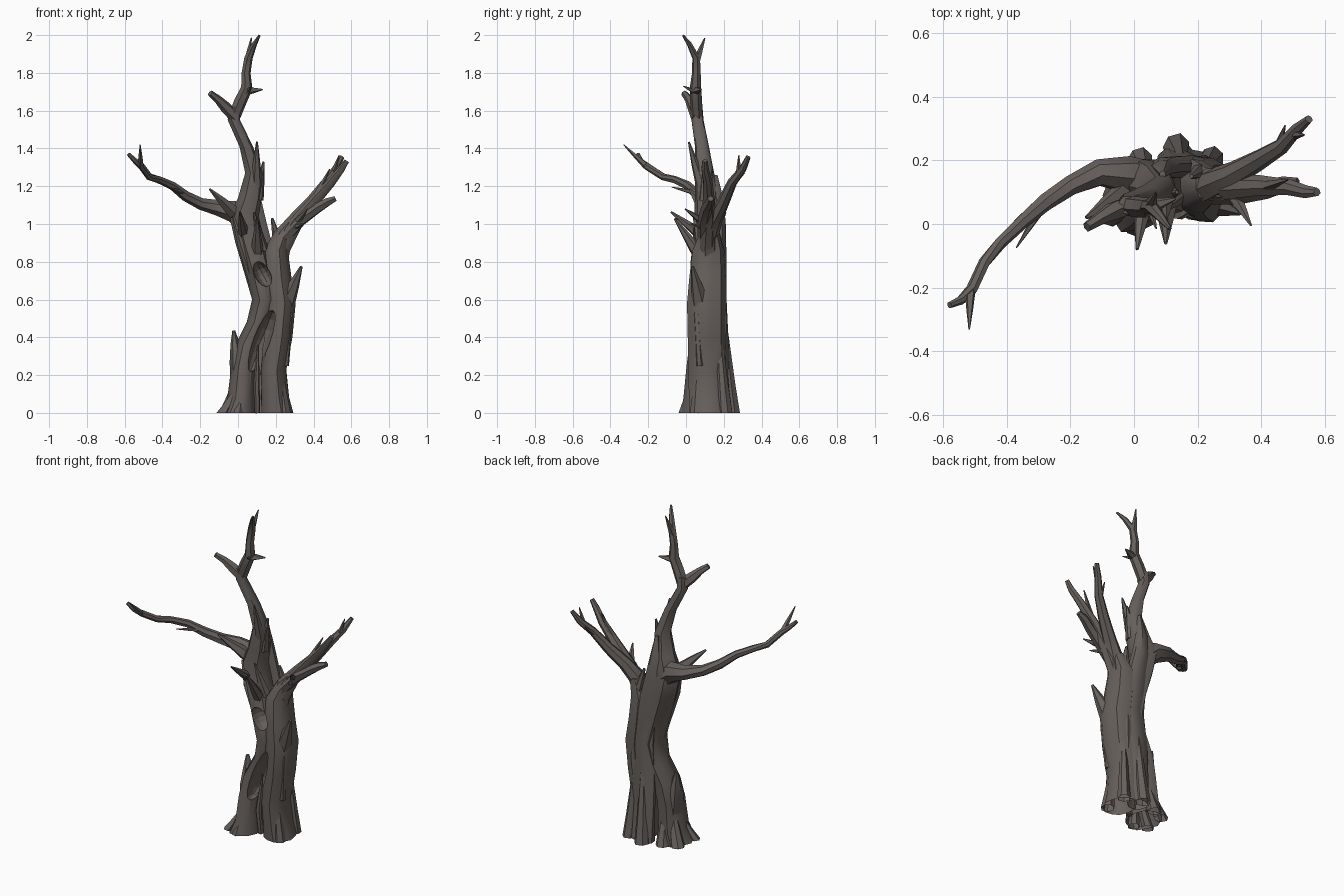
import bpy, bmesh, math, random
from mathutils import Vector

random.seed(4)
bark = bpy.data.materials.new("grey_brown_bark")
bark.diffuse_color = (0.135, 0.118, 0.108, 1)


def tube(name, pts, sides=6, level=False, rough=0.06):
    """Fluted tube through (x, y, z, rx[, ry]); level keeps its rings horizontal."""
    bm = bmesh.new()
    flute = [1.04 + random.uniform(-rough, rough) * 0.6 + (rough * 0.6 if i % 2 else -rough * 0.6)
             for i in range(sides)]
    P = [Vector(p[:3]) for p in pts]
    rings = []
    for k, p in enumerate(pts):
        t = (P[min(k + 1, len(P) - 1)] - P[max(k - 1, 0)]).normalized()
        if level:
            u, v = Vector((1, 0, 0)), Vector((0, 1, 0))
        else:
            u = t.cross(Vector((0.3, 1, 0.1))).normalized()
            v = t.cross(u)
        rx, ry = p[3], p[-1]
        ring = []
        for i in range(sides):
            a = math.tau * (i + 0.5) / sides
            f = flute[i] * (1 + random.uniform(-rough, rough) * 0.35)
            ring.append(bm.verts.new(P[k] + u * (math.cos(a) * rx * f) + v * (math.sin(a) * ry * f)))
        rings.append(ring)
    for a, b in zip(rings, rings[1:]):
        for i in range(sides):
            j = (i + 1) % sides
            bm.faces.new((a[i], a[j], b[j], b[i]))
    bm.faces.new(rings[0])
    bm.faces.new(rings[-1])
    bmesh.ops.recalc_face_normals(bm, faces=bm.faces)
    me = bpy.data.meshes.new(name)
    bm.to_mesh(me)
    bm.free()
    me.materials.append(bark)
    ob = bpy.data.objects.new(name, me)
    bpy.context.collection.objects.link(ob)
    bpy.ops.object.select_all(action='DESELECT')
    ob.select_set(True)
    bpy.context.view_layer.objects.active = ob
    bpy.ops.object.shade_smooth_by_angle(angle=math.radians(40))
    return ob


def spike(name, base, tip, r, sides=5):
    """Short broken twig or splinter tapering to a thin end."""
    b, t = Vector(base), Vector(tip)
    m = b.lerp(t, 0.5)
    return tube(name, [(*b, r), (*m, r * 0.62), (*t, r * 0.15)], sides)


# Two trunk stems that lean together above a hollow
right_stem = tube("right_trunk_stem", [
    (.207, .125, 0, .083, .105), (.197, .12, .08, .073, .1), (.188, .112, .22, .066, .1),
    (.212, .11, .4, .075, .1), (.227, .11, .58, .077, .102), (.21, .115, .72, .07, .096),
    (.2, .12, .86, .064, .082), (.24, .125, .96, .045, .05)], 12, True)
left_stem = tube("left_trunk_stem", [
    (0, .09, 0, .09, .115), (.018, .095, .08, .068, .105), (.03, .1, .24, .06, .095),
    (.055, .11, .36, .062, .09), (.112, .12, .48, .058, .085), (.142, .115, .6, .062, .098),
    (.11, .112, .75, .07, .092), (.068, .12, .9, .074, .085), (.036, .125, 1.04, .074, .08),
    (.066, .115, 1.14, .06, .068), (.087, .1, 1.27, .044, .05), (.045, .085, 1.41, .034, .037),
    (-.02, .062, 1.55, .031, .032), (-.02, .06, 1.62, .028, .028)], 11, True)
tube("back_trunk_wall", [
    (.14, .2, 0, .06, .055), (.13, .2, .2, .055, .035), (.145, .19, .4, .07, .035),
    (.165, .18, .6, .072, .035), (.14, .178, .8, .068, .036), (.1, .178, 1.0, .054, .033),
    (.09, .172, 1.13, .034, .028), (.09, .155, 1.26, .01, .012)], 8, True)


def hollow(name, stems, loc, scale, tilt):
    """Egg-shaped cutter carving an opening into the given stems."""
    bpy.ops.mesh.primitive_uv_sphere_add(segments=12, ring_count=8, location=loc,
                                         rotation=(0, math.radians(tilt), 0))
    cutter = bpy.context.object
    cutter.name = name + "_cutter"
    cutter.scale = scale
    cutter.hide_render = True
    cutter.hide_viewport = True
    cutter.data.materials.append(bark)
    for stem in stems:
        cut = stem.modifiers.new(name, 'BOOLEAN')
        cut.operation = 'DIFFERENCE'
        cut.solver = 'EXACT'
        cut.object = cutter


# Knot hole and the long hollow below it
hollow("knot_hole", [left_stem, right_stem], (.13, .02, .735), (.042, .08, .072), -28)
hollow("trunk_hollow", [left_stem, right_stem], (.125, .03, .38), (.044, .125, .175), 20)

# Root flares: foot position, top position, height they climb
for i, (x, y, tx, ty, h, r) in enumerate([
        (-.075, .03, .01, .06, .15, .036), (0, -.003, .03, .05, .22, .034),
        (.135, .24, .15, .195, .5, .042), (.245, .205, .22, .17, .45, .038),
        (.245, .06, .21, .07, .3, .038), (.02, .2, .04, .14, .25, .04),
        (-.06, .165, .02, .12, .24, .04)]):
    tube(f"root_{i + 1}", [(x, y, 0, r), ((x * 2 + tx) / 3, (y * 2 + ty) / 3, h * .3, r * .8),
                           (tx, ty, h, r * .4)], 7, True)

# Broken slab rising from the left foot
tube("broken_left_slab", [(.01, .1, .08, .046, .08), (-.002, .105, .27, .04, .062),
                          (-.012, .115, .36, .026, .035), (-.022, .125, .435, .008, .012)], 7, True)

# Splintered ridges along the trunk
for i, (b, m, t, r) in enumerate([
        ((.1, .08, 0), (.098, .06, .15), (.105, .09, .36), .016),
        ((.25, .075, .25), (.272, .06, .52), (.25, .08, .75), .02),
        ((.085, .085, .68), (.02, .066, .9), (-.025, .08, 1.04), .024),
        ((.2, .18, .2), (.22, .195, .5), (.19, .18, .8), .022),
        ((.23, .16, .7), (.205, .165, .92), (.18, .15, 1.03), .024)]):
    tube(f"bark_ridge_{i + 1}", [(*b, r), (*m, r), (*t, r * .3)], 6)

# Crown: left stub, wavy right leader and its forked tip
tube("crown_left_stub", [(-.01, .06, 1.56, .031), (-.065, .04, 1.615, .03),
                         (-.11, .015, 1.662, .021), (-.148, -.01, 1.692, .016)])
tube("crown_leader", [(-.02, .06, 1.57, .031), (.012, .055, 1.65, .032), (.046, .052, 1.72, .03),
                      (.042, .056, 1.8, .023), (.055, .055, 1.88, .021), (.085, .02, 1.95, .014),
                      (.113, -.015, 1.998, .006)])
spike("crown_back_tip", (.05, .055, 1.86), (.07, .1, 1.985), .02)
spike("crown_side_twig", (.035, .05, 1.705), (.13, .08, 1.712), .027)
spike("crown_front_twig", (.05, .05, 1.7), (.07, -.015, 1.73), .014)

# Long drooping left branch
tube("left_branch", [
    (.06, .13, 1.0, .062), (-.02, .155, 1.065, .057), (-.11, .16, 1.085, .041),
    (-.2, .12, 1.108, .031), (-.28, .068, 1.15, .027), (-.35, .008, 1.205, .022),
    (-.42, -.06, 1.235, .019), (-.47, -.12, 1.25, .018), (-.51, -.205, 1.305, .018),
    (-.545, -.24, 1.335, .014), (-.58, -.255, 1.37, .01)], 7)
spike("left_branch_tip_twig", (-.515, -.21, 1.305), (-.518, -.33, 1.42), .017)
spike("left_branch_under_twig", (-.29, .05, 1.165), (-.37, -.075, 1.195), .014)
spike("left_branch_top_twig", (-.02, .11, 1.06), (-.15, .02, 1.185), .038)

# Three right branches spreading from the crotch
tube("right_back_branch", [
    (.2, .115, .8, .058), (.24, .12, .94, .05), (.31, .155, 1.03, .038), (.39, .2, 1.12, .031),
    (.465, .245, 1.22, .024), (.515, .3, 1.29, .019), (.55, .33, 1.355, .012)], 7)
tube("right_front_branch", [
    (.23, .11, .87, .043), (.3, .115, 1.0, .038), (.4, .12, 1.12, .03),
    (.49, .115, 1.22, .024), (.545, .1, 1.29, .019), (.575, .1, 1.335, .013)], 7)
tube("right_low_branch", [
    (.25, .1, .93, .035), (.33, .095, 1.02, .031), (.42, .11, 1.085, .028),
    (.47, .125, 1.115, .024), (.515, .13, 1.135, .015)])
spike("right_back_twig", (.45, .235, 1.2), (.475, .31, 1.27), .017)
spike("right_back_tip_twig", (.5, .28, 1.26), (.535, .28, 1.365), .016)
spike("right_front_twig", (.42, .12, 1.16), (.485, .14, 1.29), .018)
spike("right_low_twig", (.32, .08, 1.02), (.368, -.005, 1.08), .02)
spike("right_inner_twig", (.29, .1, .98), (.345, .025, 1.0), .018)

# Broken splinters on the trunk
for i, (b, t, r) in enumerate([
        ((.25, .08, .57), (.335, .035, .775), .05),
        ((.03, .07, .95), (.01, -.08, 1.065), .03),
        ((.1, .07, .84), (.1, -.06, 1.03), .036),
        ((.13, .085, .86), (.085, .04, 1.06), .032),
        ((.095, .085, 1.2), (.1, .015, 1.435), .032),
        ((.1, .1, 1.13), (.135, .1, 1.33), .036)]):
    spike(f"trunk_splinter_{i + 1}", b, t, r, 6)

# Leave the foot of the trunk and roots open underneath
for ob in list(bpy.context.collection.objects):
    if ob.hide_render:
        continue
    bpy.context.view_layer.objects.active = ob
    for mod in [m.name for m in ob.modifiers if m.type == 'BOOLEAN']:
        bpy.ops.object.modifier_apply(modifier=mod)
    bm = bmesh.new()
    bm.from_mesh(ob.data)
    low = [f for f in bm.faces if all(abs(v.co.z) < 1e-4 for v in f.verts)]
    bmesh.ops.delete(bm, geom=low, context='FACES')
    bm.to_mesh(ob.data)
    bm.free()
